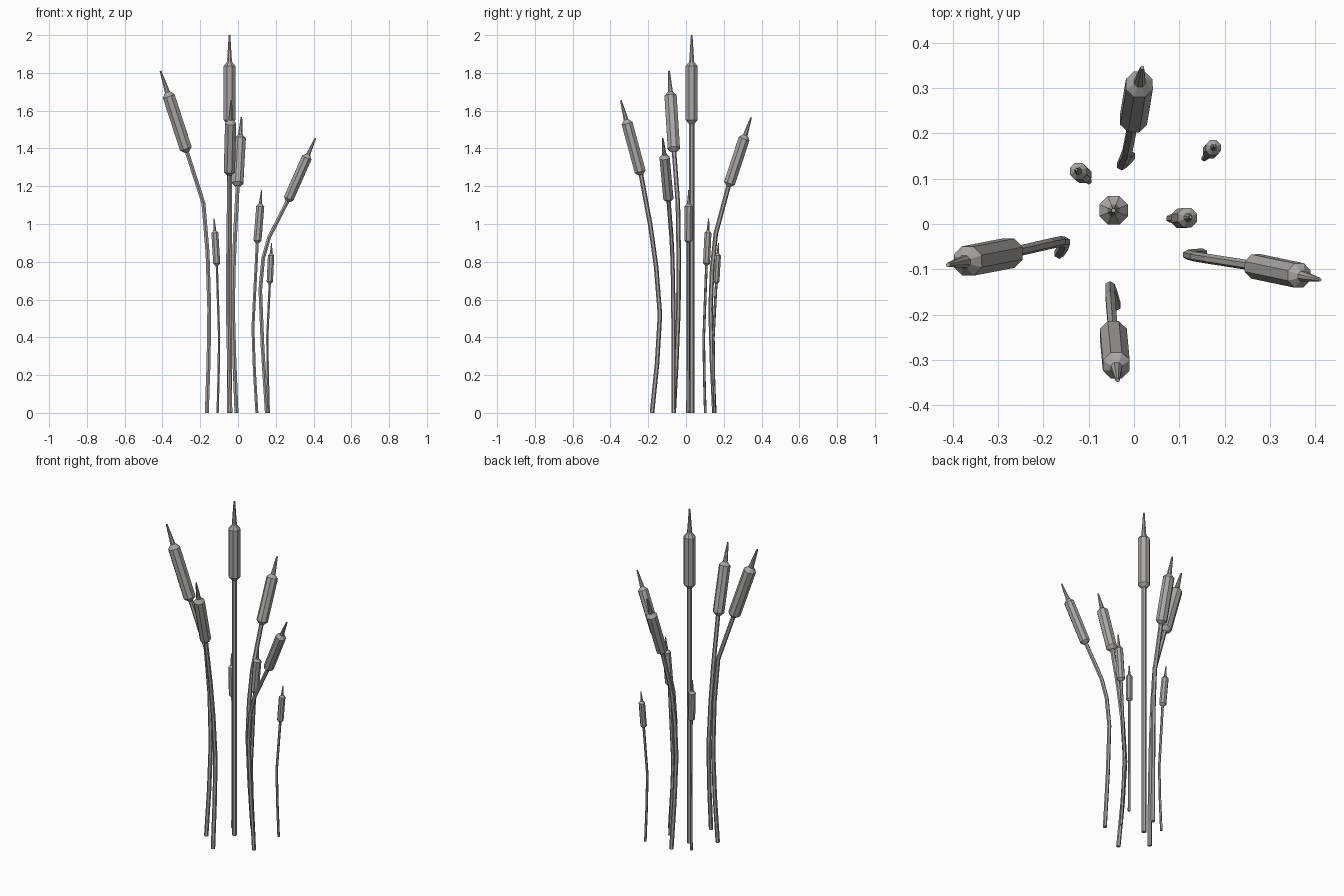
import bpy
import bmesh
from math import cos, sin, tau
from mathutils import Vector

cube = bpy.data.objects.get("Cube")
if cube:
    bpy.data.objects.remove(cube)

# Single warm grey material
grey = bpy.data.materials.new("warm_grey")
grey.use_nodes = True
colour = (0.40, 0.39, 0.38, 1)
grey.diffuse_color = colour
grey.node_tree.nodes["Principled BSDF"].inputs["Base Color"].default_value = colour


def loft(name, path, radii, sides):
    """Flat-faced tube through the path with one radius per point."""
    bm = bmesh.new()
    rings = []
    last = len(path) - 1
    for i, (centre, radius) in enumerate(zip(path, radii)):
        along = path[min(i + 1, last)] - path[max(i - 1, 0)]
        turn = Vector((0, 0, 1)).rotation_difference(along.normalized())
        angles = [tau * (k + 0.5) / sides for k in range(sides)]
        rings.append([bm.verts.new(centre + turn @ Vector((cos(a), sin(a), 0)) * radius)
                      for a in angles])
    for low, high in zip(rings, rings[1:]):
        for k in range(sides):
            n = (k + 1) % sides
            bm.faces.new((low[k], low[n], high[n], high[k]))
    bm.faces.new(rings[0][::-1])
    bm.faces.new(rings[-1])
    bmesh.ops.recalc_face_normals(bm, faces=bm.faces)
    mesh = bpy.data.meshes.new(name)
    bm.to_mesh(mesh)
    bm.free()
    mesh.materials.append(grey)
    bpy.context.collection.objects.link(bpy.data.objects.new(name, mesh))


def bend(points):
    """Add a curved midpoint to every span below the last straight one."""
    ext = [points[0] * 2 - points[1]] + points
    path = [points[0]]
    for i in range(1, len(points)):
        if i < len(points) - 1:
            a, b, c, d = ext[i - 1:i + 3]
            path.append(((b + c) * 9 - a - d) / 16)
        path.append(points[i])
    return path


def reed(name, thickness, head_radius, points, shoulder=0.72):
    """Stem up to the second-last point, then seed head and spike to the last."""
    points = [Vector(p) for p in points]
    tip = points.pop()
    stem = bend(points)
    loft(name + "_stem", stem, [thickness] * len(stem), 6)
    base = stem[-1]
    steps = (0, 0.045, shoulder - 0.03, shoulder + 0.02, 1)
    widths = (thickness * 1.1, head_radius, head_radius, head_radius * 0.42, head_radius * 0.14)
    loft(name + "_head", [base.lerp(tip, s) for s in steps], widths, 8)


# Tall reeds
reed("centre_reed", 0.014, 0.034,
     [(-0.045, 0.03, 0), (-0.045, 0.03, 1.53), (-0.045, 0.03, 2)], 0.68)
reed("right_reed", 0.012, 0.035,
     [(-0.165, -0.065, 0), (-0.152, -0.04, 0.55), (-0.183, -0.043, 1.11),
      (-0.27, -0.063, 1.38), (-0.41, -0.09, 1.81)])
reed("left_reed", 0.011, 0.029,
     [(0.152, -0.065, 0), (0.118, -0.068, 0.65), (0.165, -0.077, 0.93),
      (0.262, -0.092, 1.12), (0.41, -0.123, 1.455)])
reed("back_reed", 0.012, 0.032,
     [(-0.008, 0.15, 0), (-0.027, 0.13, 0.55), (-0.015, 0.158, 0.95),
      (-0.002, 0.225, 1.2), (0.018, 0.345, 1.565)])
reed("front_reed", 0.012, 0.032,
     [(-0.04, -0.18, 0), (-0.053, -0.138, 0.52), (-0.05, -0.19, 1.0),
      (-0.046, -0.238, 1.26), (-0.036, -0.345, 1.655)])

# Short reeds
reed("small_right_reed", 0.007, 0.02,
     [(-0.108, 0.102, 0), (-0.1, 0.094, 0.4), (-0.112, 0.108, 0.78),
      (-0.127, 0.12, 1.03)])
reed("small_left_reed", 0.009, 0.023,
     [(0.1, 0.01, 0), (0.079, 0.012, 0.45), (0.102, 0.012, 0.9),
      (0.125, 0.015, 1.18)])
reed("small_back_reed", 0.007, 0.018,
     [(0.163, 0.152, 0), (0.155, 0.145, 0.4), (0.168, 0.16, 0.685),
      (0.178, 0.172, 0.9)])
